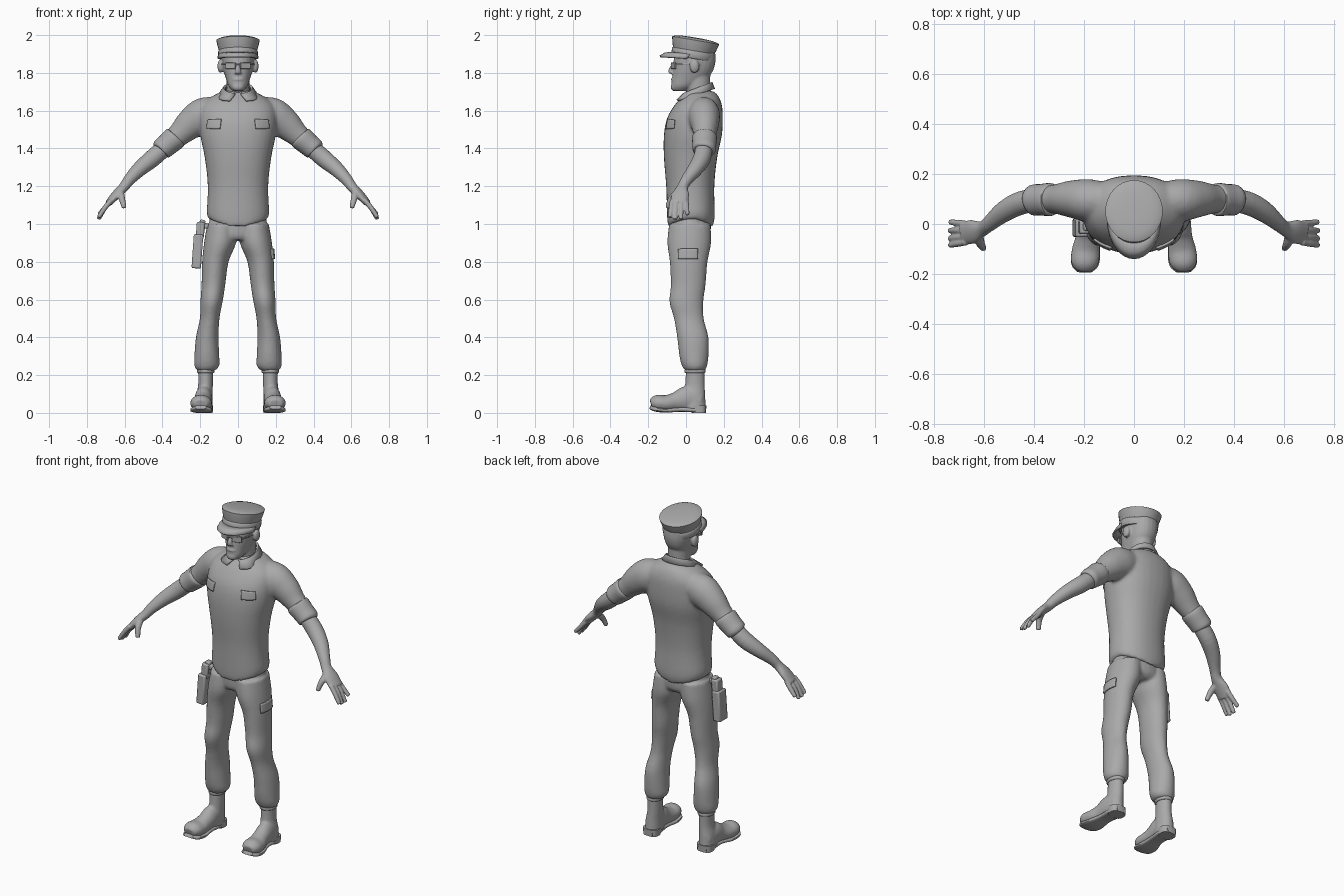
import bpy, bmesh, math
from mathutils import Vector, Matrix

if "Cube" in bpy.data.objects:
    bpy.data.objects.remove(bpy.data.objects["Cube"])

GREY = (0.4, 0.4, 0.4, 1)
mat = bpy.data.materials.new("plain grey")
mat.use_nodes = True
mat.diffuse_color = GREY
mat.node_tree.nodes["Principled BSDF"].inputs["Base Color"].default_value = GREY
SIDES = (1, -1)


def spline(rows, steps=4):
    """Smoothly interpolate section rows."""
    last, out = len(rows) - 1, []
    for i in range(last):
        a, b, c, d = (rows[min(max(j, 0), last)] for j in range(i - 1, i + 3))
        for s in range(steps):
            t = s / steps
            out.append([p1 + t * ((p2 - p0) / 2 + t * ((2 * p0 - 5 * p1 + 4 * p2 - p3) / 2
                        + t * (3 * p1 - p0 - 3 * p2 + p3) / 2))
                        for p0, p1, p2, p3 in zip(a, b, c, d)])
    return out + [list(rows[last])]


def tube(bm, rows, level=False, side=1, n=24, power=1.0, steps=4):
    """Skin elliptical sections: x, y, z, half width, half depth."""
    rows = spline(rows, steps)
    rings = []
    for i, (x, y, z, w, d) in enumerate(rows):
        u, v = Vector((1, 0, 0)), Vector((0, 1, 0))
        if not level:
            t = Vector(rows[min(i + 1, len(rows) - 1)][:3]) - Vector(rows[max(i - 1, 0)][:3])
            u = t.cross(Vector((0, 0, 1))).normalized()
            v = u.cross(t).normalized()
        ring = []
        for k in range(n):
            a = math.tau * k / n
            c, s = math.cos(a), math.sin(a)
            c, s = (math.copysign(abs(q) ** power, q) for q in (c, s))
            p = Vector((x, y, z)) + u * (w * c) + v * (d * s)
            ring.append(bm.verts.new((p.x * side, p.y, p.z)))
        rings.append(ring)
    for r, q in zip(rings, rings[1:]):
        for k in range(n):
            bm.faces.new((r[k], r[k - 1], q[k - 1], q[k]))
    bm.faces.new(rings[0])
    bm.faces.new(rings[-1])


def upright(rows):
    """Height, front y, back y, half width -> centred section rows."""
    return [(0, (f + b) / 2, z, w, (b - f) / 2) for z, f, b, w in rows]


def ball(bm, centre, size):
    m = Matrix.Translation(centre) @ Matrix.Diagonal((*size, 1))
    bmesh.ops.create_uvsphere(bm, u_segments=16, v_segments=10, radius=1, matrix=m)


def box(bm, centre, size, turn=0, axis='Z'):
    m = Matrix.Translation(centre) @ Matrix.Rotation(turn, 4, axis) @ Matrix.Diagonal((*size, 1))
    bmesh.ops.create_cube(bm, size=1, matrix=m)


def finish(name, bm, voxel=0, smooth=3, bevel=0, thick=0):
    bmesh.ops.recalc_face_normals(bm, faces=bm.faces)
    me = bpy.data.meshes.new(name)
    bm.to_mesh(me)
    bm.free()
    me.materials.append(mat)
    ob = bpy.data.objects.new(name, me)
    bpy.context.collection.objects.link(ob)
    me.shade_smooth()
    me.set_sharp_from_angle(angle=math.radians(40))
    if voxel:
        m = ob.modifiers.new("blend", 'REMESH')
        m.mode, m.voxel_size, m.use_smooth_shade = 'VOXEL', voxel, True
        m = ob.modifiers.new("soften", 'SMOOTH')
        m.factor, m.iterations = 0.5, smooth
    if thick:
        m = ob.modifiers.new("thickness", 'SOLIDIFY')
        m.thickness, m.offset = thick, 0
    if bevel:
        m = ob.modifiers.new("rounded edges", 'BEVEL')
        m.width, m.segments = bevel, 2
    return ob


# Shirt: torso blended with both sleeves, hem raised at the sides
bm = bmesh.new()
tube(bm, upright([(.985, -.095, .14, .158), (1.04, -.1, .152, .166), (1.2, -.105, .15, .16),
                  (1.35, -.117, .165, .176), (1.47, -.117, .19, .2), (1.56, -.1, .195, .205),
                  (1.63, -.06, .19, .19), (1.68, -.015, .17, .13), (1.705, .01, .14, .07)]),
     level=True, power=.9, n=32)
for v in bm.verts:
    if v.co.z < 1.1:
        v.co.z += .045 * (v.co.x / .16) ** 2 * (1.1 - v.co.z) / .115
for s in SIDES:
    tube(bm, [(.1, .095, 1.6, .07, .075), (.18, .095, 1.575, .085, .095), (.25, .1, 1.53, .075, .083),
              (.31, .1, 1.475, .06, .064), (.37, .1, 1.425, .052, .052)], side=s)
shirt = finish("shirt", bm, .01, 6)

# Rolled sleeve cuffs
bm = bmesh.new()
for s in SIDES:
    tube(bm, [(.325, .098, 1.465, .055, .055), (.335, .098, 1.455, .066, .064),
              (.375, .097, 1.42, .063, .06), (.405, .096, 1.395, .061, .057),
              (.412, .095, 1.388, .045, .045)], side=s)
finish("sleeve_cuffs", bm)

# Forearms and hands
bm = bmesh.new()
for s in SIDES:
    tube(bm, [(.36, .1, 1.43, .045, .045), (.45, .085, 1.35, .047, .047), (.52, .05, 1.292, .042, .04),
              (.575, .005, 1.235, .032, .031), (.605, -.018, 1.195, .03, .026),
              (.645, -.03, 1.155, .047, .023), (.685, -.038, 1.11, .046, .018)], side=s)
    # Fingers from the knuckle row, then the thumb
    for base, tip, drop in ((0, .008, 1.05), (-.026, -.026, 1.025), (-.05, -.058, 1.025), (-.072, -.085, 1.035)):
        tube(bm, [(.672, base, 1.125, .014, .014), (.705, (base + tip) / 2, 1.085, .0135, .0135),
                  (.738, tip, drop, .011, .011)], side=s, n=12)
    tube(bm, [(.625, -.04, 1.17, .022, .02), (.615, -.078, 1.135, .018, .017),
              (.602, -.098, 1.085, .013, .012)], side=s, n=12)
finish("arms_and_hands", bm, .005, 3)

# Trousers: pelvis blended with both legs
bm = bmesh.new()
tube(bm, upright([(.915, -.07, .1, .1), (.95, -.085, .13, .15), (1.06, -.085, .13, .148)]), level=True)
for s in SIDES:
    tube(bm, [(.085, .02, 1, .078, .11), (.095, .017, .9, .085, .116), (.12, .014, .8, .07, .1),
              (.13, .012, .68, .063, .092), (.14, .002, .59, .059, .09), (.15, .015, .5, .052, .079),
              (.163, .036, .4, .06, .083), (.165, .042, .3, .066, .077), (.165, .045, .25, .066, .067),
              (.168, .047, .225, .05, .054)], level=True, side=s)
trousers = finish("trousers", bm, .009, 4)

# Boots: shaft and foot blended together
bm = bmesh.new()
for s in SIDES:
    tube(bm, [(.172, .05, .25, .04, .05), (.172, .047, .15, .039, .052),
              (.178, .042, .09, .044, .06), (.18, .042, .02, .047, .063)], level=True, side=s)
    tube(bm, [(.18, .08, .06, .038, .05), (.182, .01, .075, .046, .068), (.186, -.05, .06, .047, .052),
              (.193, -.105, .05, .056, .044), (.197, -.155, .052, .055, .043),
              (.198, -.185, .045, .035, .026)], side=s)
finish("boots", bm, .007, 4)

# Soles with heels, and the rims at the boot tops
bm = bmesh.new()
for s in SIDES:
    tube(bm, [(.198, -.19, .03, .03, .01), (.197, -.165, .02, .054, .012), (.192, -.11, .013, .057, .012),
              (.184, -.03, .018, .042, .012), (.18, .06, .016, .046, .014), (.18, .105, .017, .028, .014)],
         side=s, power=.6)
    tube(bm, [(.18, .068, 0, .046, .038), (.18, .066, .04, .048, .042)], level=True, side=s, power=.7)
    tube(bm, [(.171, .048, .21, .041, .05), (.171, .048, .218, .047, .056),
              (.171, .048, .235, .044, .053)], level=True, side=s)
finish("soles_and_boot_rims", bm)

# Head with neck, nose, ears and chin
bm = bmesh.new()
tube(bm, upright([(1.705, -.066, .0, .03), (1.73, -.077, .05, .05), (1.77, -.074, .11, .064),
                  (1.81, -.07, .142, .076), (1.86, -.066, .156, .085), (1.91, -.06, .155, .088)]),
     level=True, power=.9)
tube(bm, [(0, .075, 1.63, .062, .066), (0, .065, 1.72, .06, .064), (0, .06, 1.82, .062, .07)], level=True)
tube(bm, [(0, -.06, 1.85, .009, .012), (0, -.079, 1.82, .013, .014), (0, -.078, 1.795, .02, .012)], level=True)
ball(bm, (0, -.066, 1.765), (.03, .014, .008))
ball(bm, (0, -.062, 1.725), (.032, .019, .022))
for s in SIDES:
    ball(bm, (s * .093, .045, 1.835), (.016, .026, .036))
finish("head", bm, .006, 3)

# Glasses
bm = bmesh.new()
for s in SIDES:
    box(bm, (s * .039, -.066, 1.838), (.056, .012, .034), s * .35)
    box(bm, (s * .08, -.005, 1.846), (.006, .105, .01), s * -.17)
box(bm, (0, -.076, 1.846), (.03, .01, .009))
finish("glasses", bm, bevel=.004)

# Cap: band and flared crown, leaning backwards
tilt = Matrix.Rotation(-.17, 3, 'X')
pivot = Vector((0, .045, 1.92))
bm = bmesh.new()
tube(bm, upright([(1.875, -.068, .15, .098), (1.88, -.073, .155, .104), (1.912, -.074, .156, .105),
                  (1.917, -.07, .152, .101), (1.93, -.074, .157, .105), (1.967, -.083, .167, .114),
                  (1.975, -.08, .164, .111), (1.984, -.05, .13, .08), (1.987, .02, .07, .02)]),
     level=True, n=32, steps=2)
for v in bm.verts:
    v.co = tilt @ (v.co - pivot) + pivot
finish("cap", bm)


def strip(name, rows, thick):
    """Skin open rows of points into a thick sheet."""
    bm = bmesh.new()
    rows = [[bm.verts.new(p) for p in row] for row in rows]
    for r, q in zip(rows, rows[1:]):
        for k in range(len(r) - 1):
            bm.faces.new((r[k], r[k + 1], q[k + 1], q[k]))
    finish(name, bm, thick=thick)


# Cap visor: arc sweeping out and down from the band
rows = []
for i in range(17):
    a = math.radians(-84 + 10.5 * i)
    c, s = math.cos(a), math.sin(a)
    rows.append(((.098 * s, .04 - .105 * c, 1.9 + .008 * c), (.103 * s, .03 - .14 * c, 1.888 + .015 * c),
                 (.104 * s, .02 - .158 * c, 1.873 + .014 * c)))
strip("cap_visor", rows, .01)

# Shirt collar: folded strip, open at the throat with two points
rows = []
for i in range(25):
    a = math.radians(-168 + 14 * i)
    c, s = math.cos(a), math.sin(a)
    point = max(0, -c) ** 3
    rows.append(((.07 * s, .062 + .07 * c, 1.712 + .03 * c), (.077 * s, .06 + .077 * c, 1.716 + .03 * c),
                 ((.098 + .12 * point) * s, .058 + (.09 + .018 * point) * c, 1.686 + .028 * c - .006 * point)))
strip("collar", rows, .012)


def flap(name, centre, size, turn, target):
    """Pocket flap laid onto the cloth."""
    bm = bmesh.new()
    bmesh.ops.create_grid(bm, x_segments=10, y_segments=6, size=.5,
                          matrix=Matrix.Translation(centre) @ turn @ Matrix.Diagonal((*size, 1, 1)))
    ob = finish(name, bm)
    m = ob.modifiers.new("lay on cloth", 'SHRINKWRAP')
    m.target, m.wrap_method, m.wrap_mode, m.offset = target, 'NEAREST_SURFACEPOINT', 'OUTSIDE_SURFACE', .004
    m = ob.modifiers.new("thickness", 'SOLIDIFY')
    m.thickness, m.offset = .009, 0


# Chest and thigh pockets
stand = Matrix.Rotation(math.pi / 2, 4, 'X')
for s, label in zip(SIDES, ("left", "right")):
    flap(label + "_chest_pocket", (s * .138, -.09, 1.53), (.1, .052),
         Matrix.Rotation(s * -.06, 4, 'Y') @ stand, shirt)
flap("thigh_pocket", (.19, .01, .842), (.11, .055), Matrix.Rotation(math.pi / 2, 4, 'Z') @ stand, trousers)

# Holster: pouch, narrower grip and hanging strap on the right hip
bm = bmesh.new()
box(bm, (-.215, -.015, .855), (.05, .075, .18), .07, 'Y')
box(bm, (-.2, -.012, .965), (.042, .055, .09), .07, 'Y')
box(bm, (-.19, -.01, .985), (.03, .035, .075), .07, 'Y')
box(bm, (-.17, -.01, .99), (.03, .03, .03))
finish("holster", bm, bevel=.008)
